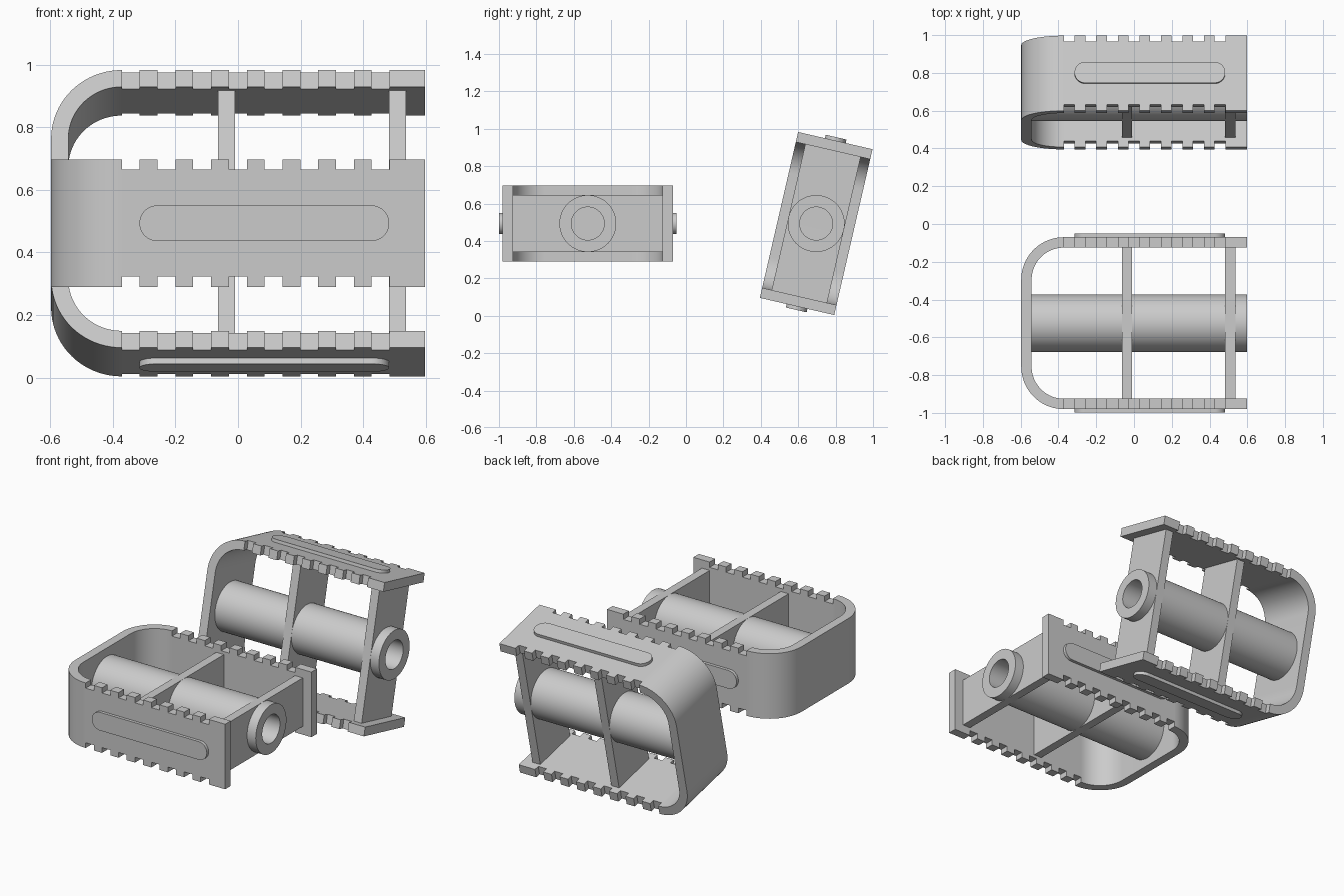
import bpy
import bmesh
from math import pi, sin, cos, radians
from mathutils import Matrix, Vector

default = bpy.data.objects.get("Cube")
if default:
    bpy.data.objects.remove(default)

# Shared dimensions, in the pedal's own frame (spindle along x)
END = 0.597        # half length
SIDE = 0.455       # half width
WALL = 0.055       # frame thickness
TALL = 0.204       # half height of the frame
CORNER = 0.225     # outer corner radius
SHAFT, BORE = 0.152, 0.088
PITCH = 0.114      # tooth spacing

grey = bpy.data.materials.new("grey_plastic")
grey.use_nodes = True
colour = (0.6, 0.6, 0.6, 1)
grey.diffuse_color = colour
grey.node_tree.nodes["Principled BSDF"].inputs["Base Color"].default_value = colour


def finish(name, bm):
    bmesh.ops.recalc_face_normals(bm, faces=bm.faces)
    mesh = bpy.data.meshes.new(name)
    bm.to_mesh(mesh)
    bm.free()
    mesh.materials.append(grey)
    obj = bpy.data.objects.new(name, mesh)
    bpy.context.collection.objects.link(obj)
    return obj


def prism(name, outline, direction):
    """Extrude a closed outline of 3D points along a direction."""
    bm = bmesh.new()
    face = bm.faces.new([bm.verts.new(p) for p in outline])
    new = bmesh.ops.extrude_face_region(bm, geom=[face])["geom"]
    moved = [v for v in new if isinstance(v, bmesh.types.BMVert)]
    bmesh.ops.translate(bm, verts=moved, vec=direction)
    return finish(name, bm)


def add_box(bm, low, high):
    low, high = Vector(low), Vector(high)
    size = high - low
    matrix = Matrix.Translation((low + high) / 2) @ Matrix.Diagonal((*size, 1))
    bmesh.ops.create_cube(bm, size=1, matrix=matrix)


def cut(obj, cutter):
    """Subtract a cutter and keep the evaluated mesh."""
    mod = obj.modifiers.new("cut", "BOOLEAN")
    mod.operation, mod.solver, mod.object = "DIFFERENCE", "EXACT", cutter
    bpy.context.view_layer.update()
    graph = bpy.context.evaluated_depsgraph_get()
    mesh = bpy.data.meshes.new_from_object(obj.evaluated_get(graph))
    obj.modifiers.clear()
    obj.data = mesh
    bpy.data.objects.remove(cutter)


def arc(cx, cy, r, start, stop, steps=20):
    angles = [start + (stop - start) * i / steps for i in range(steps + 1)]
    return [(cx + r * cos(a), cy + r * sin(a)) for a in angles]


# U-shaped frame with rounded rear corners
def u_path(radius, side):
    cx, cy = CORNER - END, SIDE - CORNER
    half = arc(cx, cy, radius, pi / 2, pi)
    return [(END, side)] + half + [(x, -y) for x, y in reversed(half)] + [(END, -side)]


outline = u_path(CORNER, SIDE) + u_path(CORNER - WALL, SIDE - WALL)[::-1]
frame = prism("frame", [(x, y, -TALL) for x, y in outline], (0, 0, 2 * TALL))

# Grip notches along both edges of the side rails
bm = bmesh.new()
for i in range(8):
    x = -0.371 + i * PITCH
    for z in (-TALL - 0.01, TALL - 0.033):
        add_box(bm, (x, -0.6, z), (x + PITCH / 2, 0.6, z + 0.043))
cut(frame, finish("notch_cutter", bm))

# Two cross plates, pierced by the spindle bore
bm = bmesh.new()
for x in (-0.064, 0.483):
    add_box(bm, (x, WALL - SIDE, -SHAFT), (x + 0.054, SIDE - WALL, SHAFT))
plates = finish("cross_plates", bm)
bm = bmesh.new()
bmesh.ops.create_cone(bm, cap_ends=True, segments=64, radius1=0.12, radius2=0.12,
                      depth=3, matrix=Matrix.Rotation(pi / 2, 4, "Y"))
cut(plates, finish("bore_cutter", bm))

# Hollow spindle tube
bm = bmesh.new()
section = [(WALL - END, SHAFT), (END, SHAFT), (END, BORE), (WALL - END, BORE)]
verts = [bm.verts.new((x, r, 0)) for x, r in section]
edges = [bm.edges.new((verts[i - 1], verts[i])) for i in range(4)]
bmesh.ops.spin(bm, geom=verts + edges, cent=(0, 0, 0), axis=(1, 0, 0),
               angle=2 * pi, steps=64, use_merge=True)
bmesh.ops.remove_doubles(bm, verts=bm.verts, dist=0.0001)
tube = finish("spindle_tube", bm)

# Raised rounded bars on the outer sides
pill = arc(0.426, 0, 0.057, -pi / 2, pi / 2) + arc(-0.258, 0, 0.057, pi / 2, 3 * pi / 2)
bars = [prism(name, [(x, s * SIDE, z) for x, z in pill], (0, s * 0.019, 0))
        for name, s in (("inner_bar", 1), ("outer_bar", -1))]

parts = [frame, plates, tube] + bars
bpy.ops.object.select_all(action="DESELECT")
for obj in parts:
    obj.select_set(True)
bpy.context.view_layer.objects.active = frame
bpy.ops.object.shade_smooth_by_angle(angle=radians(30))

# Place one pedal flat and a tilted copy behind it
flat = Matrix.Translation((0, -0.525, 0.493))
tilted = Matrix.Translation((0, 0.696, 0.493)) @ Matrix.Rotation(radians(77), 4, "X")
for obj in parts:
    base = obj.name
    copy = obj.copy()
    bpy.context.collection.objects.link(copy)
    obj.name, copy.name = "flat_pedal_" + base, "tilted_pedal_" + base
    obj.matrix_world, copy.matrix_world = flat, tilted
